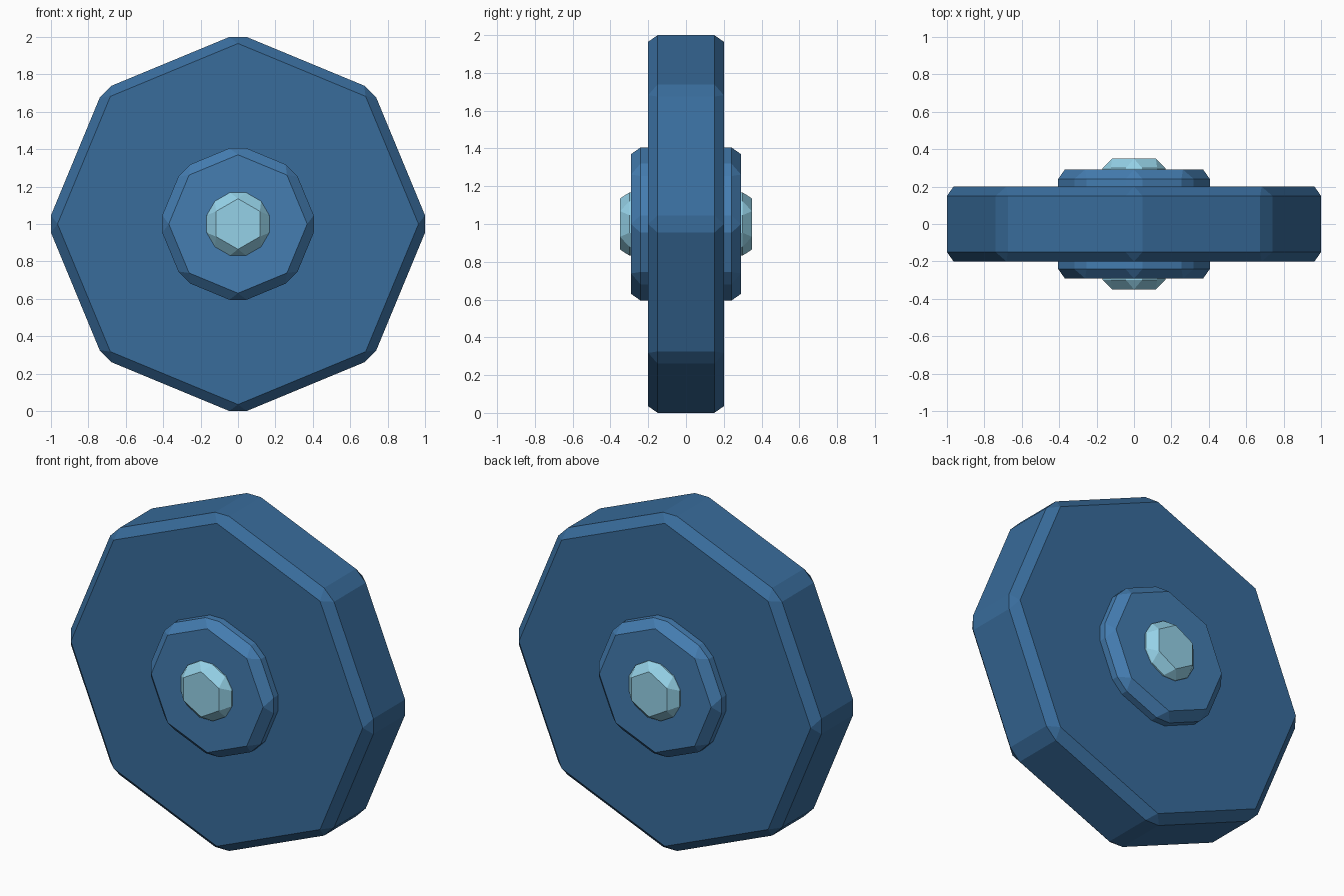
import bpy
import math

if "Cube" in bpy.data.objects:
    bpy.data.objects.remove(bpy.data.objects["Cube"])


def disc(name, sides, extent, depth, color, bevel=0.05):
    # Prism along y whose bevelled top corner lands at the given extent
    radius = extent + bevel * math.sin(math.pi / sides)
    bpy.ops.mesh.primitive_cylinder_add(
        vertices=sides, radius=radius, depth=depth,
        location=(0, 0, 1), rotation=(math.pi / 2, 0, 0))
    obj = bpy.context.object
    obj.name = name
    mod = obj.modifiers.new("chamfer", 'BEVEL')
    mod.width = bevel
    mod.segments = 1
    mod.limit_method = 'ANGLE'
    mod.angle_limit = math.radians(30)
    mat = bpy.data.materials.new(name + "_colour")
    mat.diffuse_color = (*color, 1)
    mat.use_nodes = True
    mat.node_tree.nodes["Principled BSDF"].inputs["Base Color"].default_value = mat.diffuse_color
    obj.data.materials.append(mat)
    return obj


# Octagonal wheel, stepped hub and hexagonal axle ends
disc("wheel", 8, 1.0, 0.40, (0.040, 0.150, 0.330))
disc("hub", 8, 0.405, 0.582, (0.058, 0.205, 0.440))
disc("axle", 6, 0.168, 0.698, (0.300, 0.640, 0.800))
